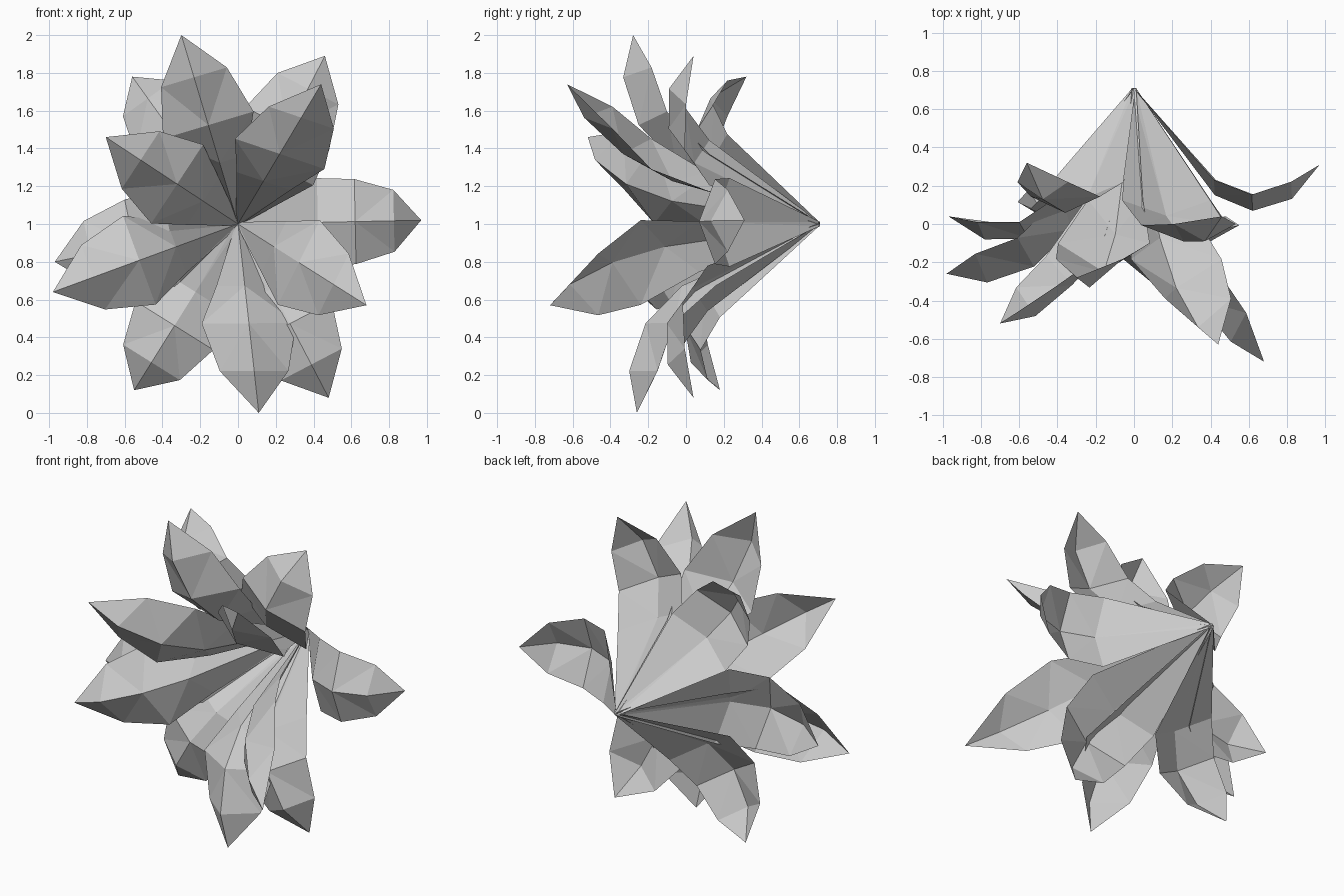
import bpy
import bmesh
from math import radians
from mathutils import Matrix, Vector

old = bpy.data.objects.get("Cube")
if old:
    bpy.data.objects.remove(old, do_unlink=True)

grey = bpy.data.materials.new("petal_grey")
grey.use_nodes = True
colour = (0.6, 0.6, 0.6, 1)
grey.diffuse_color = colour
grey.node_tree.nodes["Principled BSDF"].inputs["Base Color"].default_value = colour

THROAT = Vector((0, 0.71, 1.0))
AXIS = Vector((0, -1, 0))


def petal(name, tip, bulge, twist, base_width, folds):
    """Ridged petal from the throat to its tip, arched forward by bulge."""
    chord = Vector(tip) - THROAT
    length = chord.length
    size = min(1, 0.25 + 0.62 * length)
    along = chord.normalized()
    radial = (chord - AXIS * chord.dot(AXIS)).normalized()
    side = Matrix.Rotation(radians(twist), 3, AXIS) @ AXIS.cross(radial)
    front = (AXIS - along * AXIS.dot(along)).normalized()
    # rows: distance along, arch height, half width, fold depth
    rows = [
        (0.0, 0.0, 0.012, 0.0),
        (0.46 + 0.33 * bulge, 0.97, base_width, folds[0]),
        (0.65 + 0.37 * bulge, 0.97, 0.25, folds[1]),
        (0.85 + 0.25 * bulge, 0.6, 0.182, folds[2]),
    ]
    bm = bmesh.new()
    grid = []
    for u, v, width, depth in rows:
        centre = THROAT + along * (u * length) + front * (v * bulge * length)
        drop = AXIS * depth
        edge = side * (width * size)
        grid.append([bm.verts.new(p) for p in
                     (centre - edge - drop, centre, centre + edge - drop)])
    end = bm.verts.new(tip)
    for a, b in zip(grid, grid[1:]):
        for i in range(2):
            bm.faces.new((a[i], a[i + 1], b[i + 1], b[i]))
    for i in range(2):
        bm.faces.new((grid[-1][i], grid[-1][i + 1], end))
    bmesh.ops.triangulate(bm, faces=bm.faces[:])
    mesh = bpy.data.meshes.new(name)
    bm.to_mesh(mesh)
    bm.free()
    mesh.materials.append(grey)
    bpy.context.collection.objects.link(bpy.data.objects.new(name, mesh))


# Inner ring: long, fairly straight, sharply folded petals (tip, bulge, twist)
inner = {
    "top": ((-0.30, -0.28, 2.0), 0.23, 0),
    "upper_left": ((0.44, -0.63, 1.74), 0.13, 12),
    "upper_right": ((-0.70, -0.52, 1.46), 0.18, 0),
    "lower_right": ((-0.98, -0.26, 0.64), 0.22, 0),
    "lower_left": ((0.68, -0.72, 0.57), 0.13, 6),
    "bottom": ((0.11, -0.26, 0.0), 0.22, -6),
}
# Outer ring: shorter petals with broad bases, curling backward
outer = {
    "upper_left": ((0.46, 0.04, 1.89), 0.3, 0),
    "upper_right": ((-0.56, 0.32, 1.78), 0.37, 0),
    "left": ((0.97, 0.31, 1.02), 0.35, 0),
    "right": ((-0.97, 0.04, 0.80), 0.29, 0),
    "lower_right": ((-0.55, 0.18, 0.12), 0.31, 0),
    "lower_left": ((0.48, 0.04, 0.08), 0.3, 0),
}
for ring, petals, base_width, folds in (
        ("inner", inner, 0.15, (0.18, 0.15, 0.15)),
        ("outer", outer, 0.26, (0.08, 0.085, 0.09))):
    for place, (tip, bulge, twist) in petals.items():
        petal(f"{ring}_petal_{place}", tip, bulge, twist, base_width, folds)
